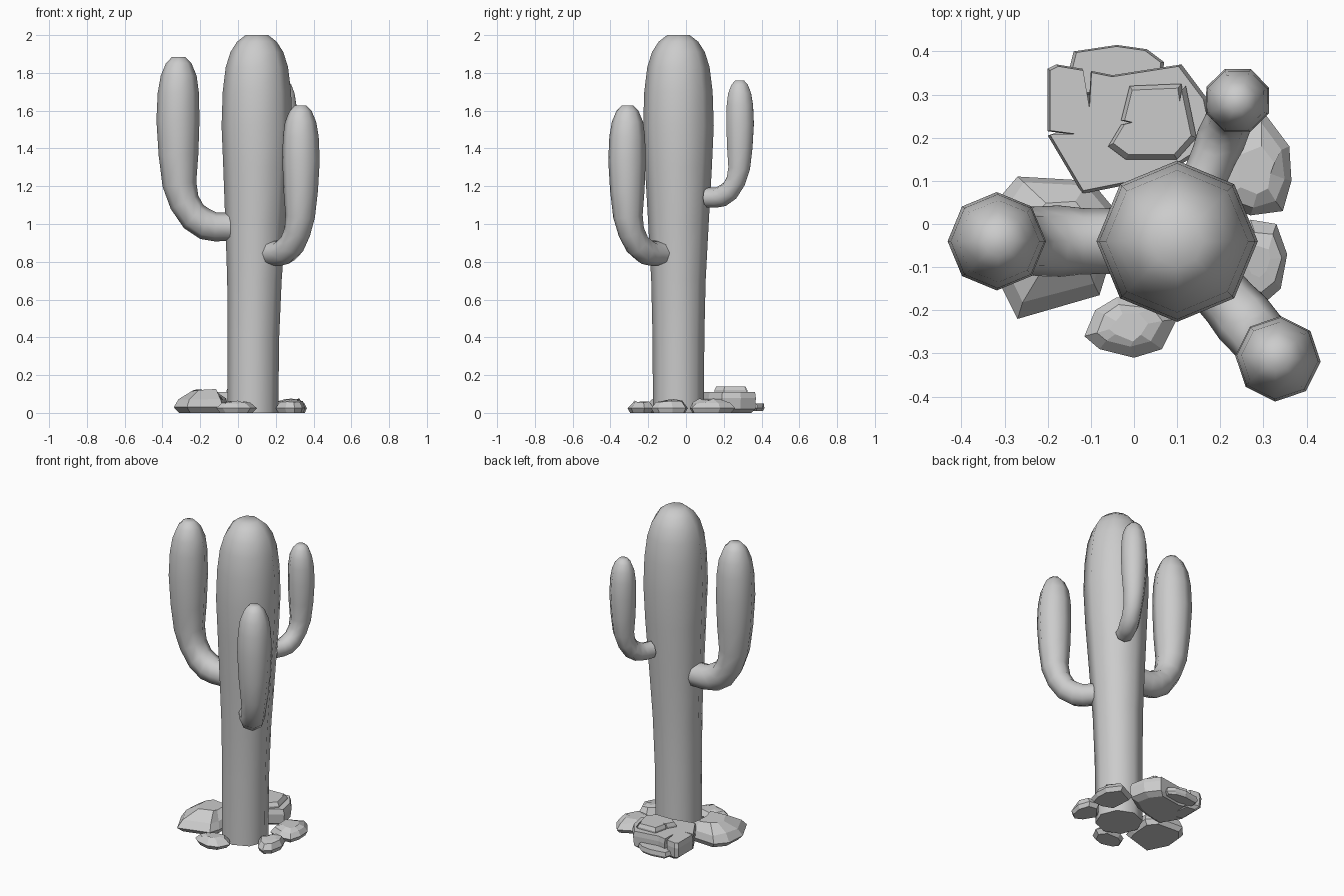
import bpy
import bmesh
import math
import random
from mathutils import Vector

random.seed(4)

default_cube = bpy.data.objects.get("Cube")
if default_cube:
    bpy.data.objects.remove(default_cube, do_unlink=True)

# One plain grey for everything
grey = bpy.data.materials.new("plain_grey")
grey.use_nodes = True
grey_value = (0.6, 0.6, 0.6, 1)
grey.diffuse_color = grey_value
grey.node_tree.nodes["Principled BSDF"].inputs["Base Color"].default_value = grey_value


def loft(name, rings, smooth):
    """Skin a stack of equal-length point rings and cap both ends."""
    bm = bmesh.new()
    layers = [[bm.verts.new(point) for point in ring] for ring in rings]
    for lower, upper in zip(layers, layers[1:]):
        for i in range(len(lower)):
            j = (i + 1) % len(lower)
            bm.faces.new((lower[i], lower[j], upper[j], upper[i]))
    bm.faces.new(layers[0][::-1])
    bm.faces.new(layers[-1])
    bmesh.ops.recalc_face_normals(bm, faces=bm.faces)
    mesh = bpy.data.meshes.new(name)
    bm.to_mesh(mesh)
    bm.free()
    mesh.materials.append(grey)
    part = bpy.data.objects.new(name, mesh)
    bpy.context.collection.objects.link(part)
    if smooth:
        bpy.ops.object.select_all(action="DESELECT")
        part.select_set(True)
        bpy.context.view_layer.objects.active = part
        bpy.ops.object.shade_smooth_by_angle(angle=math.radians(50))
    return part


def octagon(centre, across, up, radius):
    """Eight points around a centre in the plane of two axes."""
    angles = [math.tau * i / 8 for i in range(8)]
    return [centre + radius * (math.cos(a) * across + math.sin(a) * up) for a in angles]


# Trunk: height, centre x, radius
trunk_profile = [(0, .078, .135), (.4, .081, .137), (.7, .087, .144), (1, .093, .16),
                 (1.3, .099, .177), (1.52, .1, .187), (1.7, .1, .181), (1.83, .1, .165),
                 (1.91, .1, .14), (1.965, .1, .105), (2, .1, .06)]
loft("trunk", [octagon(Vector((x, -.04, z)), Vector((1, 0, 0)), Vector((0, 1, 0)), r)
               for z, x, r in trunk_profile], True)

# Arm: distance outward, rise, radius, tilt in degrees
arm_profile = [(0, 0, .075, 0), (.08, 0, .077, 3), (.135, .015, .083, 17),
               (.195, .055, .08, 40), (.243, .13, .081, 64), (.27, .225, .09, 82),
               (.275, .38, .105, 88), (.278, .565, .114, 90), (.276, .71, .109, 90),
               (.274, .8, .095, 90), (.274, .865, .068, 90), (.274, .9, .035, 90)]


def arm(name, start, heading, scale):
    """Bend the shared arm profile outward in a compass direction."""
    start = Vector(start)
    outward = Vector((math.cos(heading), math.sin(heading), 0))
    sideways = Vector((-outward.y, outward.x, 0))
    rings = []
    for distance, rise, radius, tilt in arm_profile:
        t = math.radians(tilt)
        across = outward * math.sin(t) - Vector((0, 0, math.cos(t)))
        centre = start + scale * (distance * outward + Vector((0, 0, rise)))
        rings.append(octagon(centre, across, sideways, radius * scale))
    loft(name, rings, True)


arm("right_arm", (-.04, -.04, .985), math.pi, 1)
arm("front_left_arm", (.175, -.13, .845), math.radians(-49), .87)
arm("back_left_arm", (.165, .11, 1.14), math.radians(67), .69)


def rock(name, outline, layers, jitter=0, shift=(0, 0)):
    """Stack scaled copies of an outline in hundredths; layers are (scale, height)."""
    points = [Vector((x, y, 0)) / 100 for x, y in outline]
    middle = sum(points, Vector()) / len(points)
    rings = []
    for scale, height in layers:
        lean = Vector((*shift, 0)) * (1 - scale)
        ring = []
        for point in points:
            bump = random.uniform(-jitter, jitter) if scale < 1 and height > 0 else 0
            ring.append(middle + lean + (point - middle) * scale
                        + Vector((bump, -bump, height + bump)))
        rings.append(ring)
    loft(name, rings, False)


# Flat boulder with split edges, its upper slab and the low slab behind
rock("back_boulder",
     [(-20, 36), (-18, 37), (-12, 36), (-10.5, 27), (-10, 35.5), (-5, 34.5), (11, 37),
      (17, 29), (19, 19), (8, 12), (-2, 9), (-12, 7), (-20, 20.5), (-14, 20.7), (-20, 21.5)],
     [(.8, 0), (.97, .02), (1, .08), (.96, .11)])
rock("upper_slab",
     [(-1, 32), (11, 32.5), (11.5, 29), (12, 32), (14.5, 20), (10, 15), (-2, 15),
      (-6, 18), (-3, 23), (-1, 23.5), (-3, 24)],
     [(1, .1), (1, .12), (.88, .14)])
rock("low_back_slab",
     [(-15, 36), (-14, 40), (-4, 41.5), (3, 40.5), (7, 37.5), (6, 30), (-13, 30)],
     [(.85, .01), (1, .025), (.93, .05)])

# Faceted stones around the foot
rock("right_stone",
     [(-27, -22), (-8, -16.5), (-6, -10), (-5, 4), (-10, 10), (-27, 11), (-33, 4), (-34, -8)],
     [(.85, 0), (1, .03), (.85, .075), (.45, .12)], .008, (.03, .04))
rock("back_left_stone",
     [(30, 26), (36, 18), (36.5, 10), (34.5, 3), (27, 2), (19, 5), (18, 20)],
     [(.85, 0), (1, .025), (.8, .055), (.45, .07)], .006)
rock("left_stone",
     [(27, 1), (33, 0), (35.5, -7), (34, -15), (30, -18.5), (25, -16), (20, -8)],
     [(.85, 0), (1, .025), (.75, .06), (.4, .068)], .005)
rock("front_stone",
     [(-11.5, -26), (-9, -20), (-4, -17), (6, -17), (10, -22), (6.5, -29), (0, -31), (-8, -29)],
     [(.8, 0), (1, .025), (.7, .055), (.4, .06)], .005)
